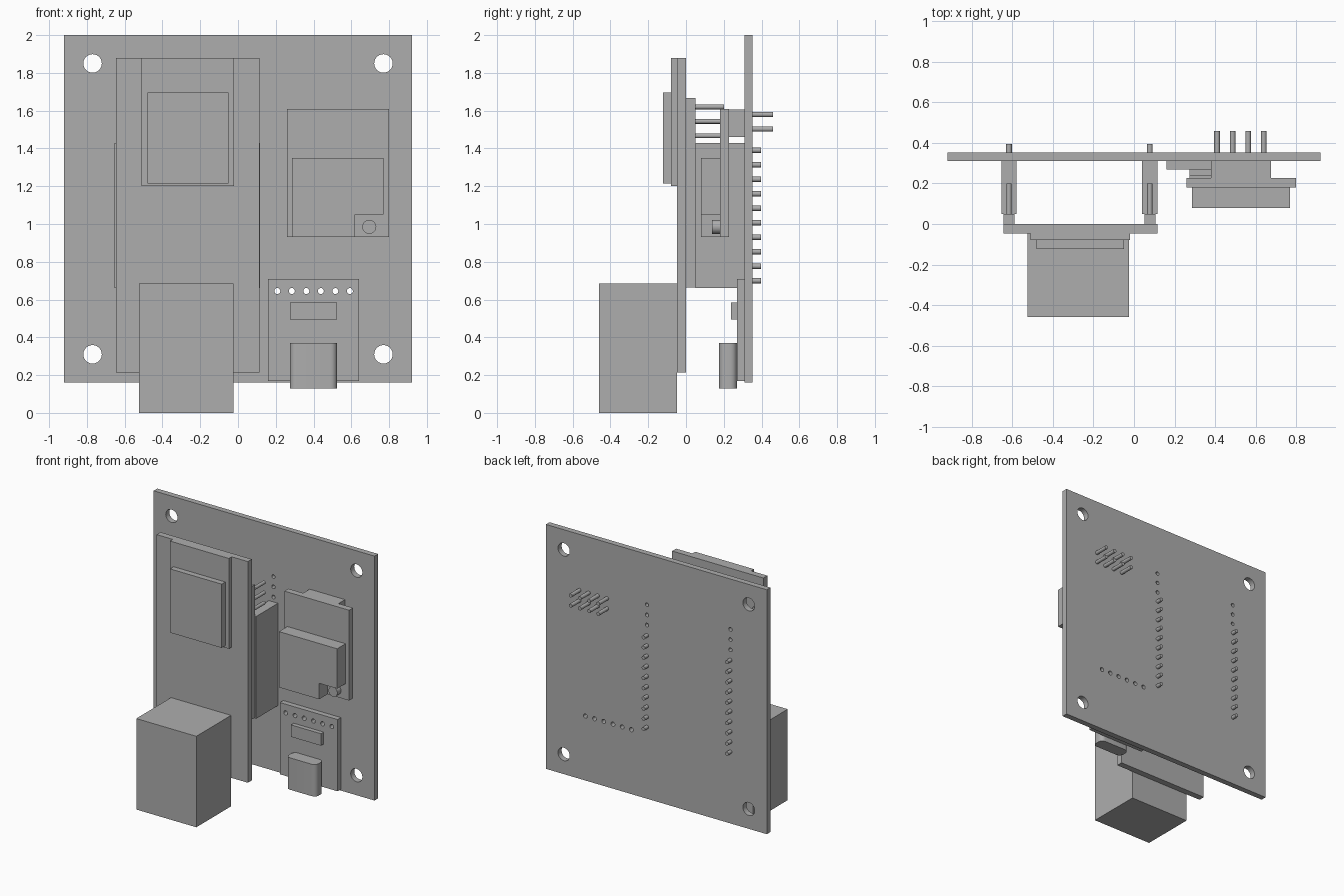
import bpy
import bmesh
from math import radians
from mathutils import Matrix, Vector

if "Cube" in bpy.data.objects:
    bpy.data.objects.remove(bpy.data.objects["Cube"], do_unlink=True)

grey = bpy.data.materials.new("plain grey")
grey.use_nodes = True
colour = (0.42, 0.42, 0.42, 1)
grey.diffuse_color = colour
grey.node_tree.nodes["Principled BSDF"].inputs["Base Color"].default_value = colour


def finish(name, bm):
    bmesh.ops.recalc_face_normals(bm, faces=bm.faces)
    mesh = bpy.data.meshes.new(name)
    bm.to_mesh(mesh)
    bm.free()
    mesh.materials.append(grey)
    obj = bpy.data.objects.new(name, mesh)
    bpy.context.collection.objects.link(obj)
    return obj


def smooth(obj):
    bpy.ops.object.select_all(action="DESELECT")
    obj.select_set(True)
    bpy.context.view_layer.objects.active = obj
    bpy.ops.object.shade_smooth_by_angle(angle=radians(30))


def box(name, x, y, z, rounding=0):
    """Box from (min, max) ranges; rounding softens its upright edges."""
    bm = bmesh.new()
    lo, hi = Vector((x[0], y[0], z[0])), Vector((x[1], y[1], z[1]))
    place = Matrix.Translation((lo + hi) / 2) @ Matrix.Diagonal((*(hi - lo), 1))
    bmesh.ops.create_cube(bm, size=1, matrix=place)
    if rounding:
        upright = [e for e in bm.edges
                   if abs(e.verts[0].co.z - e.verts[1].co.z) > 0.01]
        bmesh.ops.bevel(bm, geom=upright, offset=rounding, segments=6,
                        profile=0.5, affect="EDGES")
    obj = finish(name, bm)
    if rounding:
        smooth(obj)
    return obj


def rods(name, spots, y, sides=20):
    """Cylinders along y, one per (x, z, radius)."""
    bm = bmesh.new()
    for x, z, r in spots:
        place = (Matrix.Translation((x, (y[0] + y[1]) / 2, z))
                 @ Matrix.Rotation(radians(90), 4, "X"))
        bmesh.ops.create_cone(bm, cap_ends=True, segments=sides, radius1=r,
                              radius2=r, depth=y[1] - y[0], matrix=place)
    obj = finish(name, bm)
    smooth(obj)
    return obj


def drill(board, spots):
    """Cut round holes through a board and bake the result."""
    cutter = rods("drill_cutter", spots, (0.1, 0.6), 24)
    cutter.hide_render = True
    cut = board.modifiers.new("holes", "BOOLEAN")
    cut.operation, cut.solver, cut.object = "DIFFERENCE", "EXACT", cutter
    graph = bpy.context.evaluated_depsgraph_get()
    mesh = bpy.data.meshes.new_from_object(board.evaluated_get(graph))
    board.modifiers.clear()
    board.data = mesh
    bpy.data.objects.remove(cutter, do_unlink=True)
    smooth(board)


# Shared pin layout
columns = {"right": -0.617, "left": 0.078}
rows = [0.70 + 0.0767 * i for i in range(13)]
pin = 0.014
port_holes = [(0.208 + 0.0768 * i, 0.645, 0.016) for i in range(6)]

# Main board with mounting holes and pin holes
main_board = box("main_board", (-0.92, 0.92), (0.31, 0.353), (0.16, 2.0))
mounts = [(x, z, 0.049) for x in (-0.77, 0.77) for z in (0.31, 1.85)]
spare = [(x, z, pin) for x in columns.values() for z in rows[10:]]
drill(main_board, mounts + spare + port_holes)

# Raised controller board
box("controller_board", (-0.645, 0.115), (-0.047, 0), (0.215, 1.88))
box("display_plate", (-0.51, -0.02), (-0.08, -0.047), (1.2, 1.88))
box("display_module", (-0.48, -0.05), (-0.123, -0.08), (1.215, 1.695))
box("cable_connector", (-0.525, -0.025), (-0.46, -0.047), (0, 0.685))

# Header sockets, strips and pins that carry the controller board
for side, x in columns.items():
    box(side + "_header_socket", (x - 0.038, x + 0.038), (0.05, 0.31), (0.66, 1.43))
    box(side + "_pin_strip", (x - 0.027, x + 0.027), (0, 0.05), (0.665, 1.667))
    rods(side + "_free_pins", [(x, z, 0.013) for z in rows[10:]], (0.05, 0.2))
    rods(side + "_socket_tails", [(x, z, pin) for z in rows[:10]], (0.35, 0.396))

# Radio module: board, header, stepped block and button
box("radio_board", (0.26, 0.80), (0.18, 0.227), (0.93, 1.61))
box("radio_header", (0.38, 0.675), (0.227, 0.31), (1.46, 1.607))
radio_tails = [(0.41 + 0.0767 * i, z, pin) for i in range(4) for z in (1.503, 1.58)]
rods("radio_header_tails", radio_tails, (0.35, 0.46))
outline = [(0.285, 0.93), (0.62, 0.93), (0.62, 1.05),
           (0.77, 1.05), (0.77, 1.35), (0.285, 1.35)]
bm = bmesh.new()
face = bm.faces.new([bm.verts.new((x, 0.18, z)) for x, z in outline])
grown = bmesh.ops.extrude_face_region(bm, geom=[face])["geom"]
front = [v for v in grown if isinstance(v, bmesh.types.BMVert)]
bmesh.ops.translate(bm, verts=front, vec=(0, -0.1, 0))
finish("radio_block", bm)
rods("radio_button", [(0.695, 0.985, 0.037)], (0.137, 0.18), 32)

# Charging port module
port_board = box("port_board", (0.16, 0.64), (0.27, 0.31), (0.17, 0.71))
drill(port_board, port_holes)
box("port_chip", (0.275, 0.525), (0.237, 0.27), (0.495, 0.585))
box("port_shell", (0.275, 0.525), (0.175, 0.27), (0.13, 0.37), 0.035)
